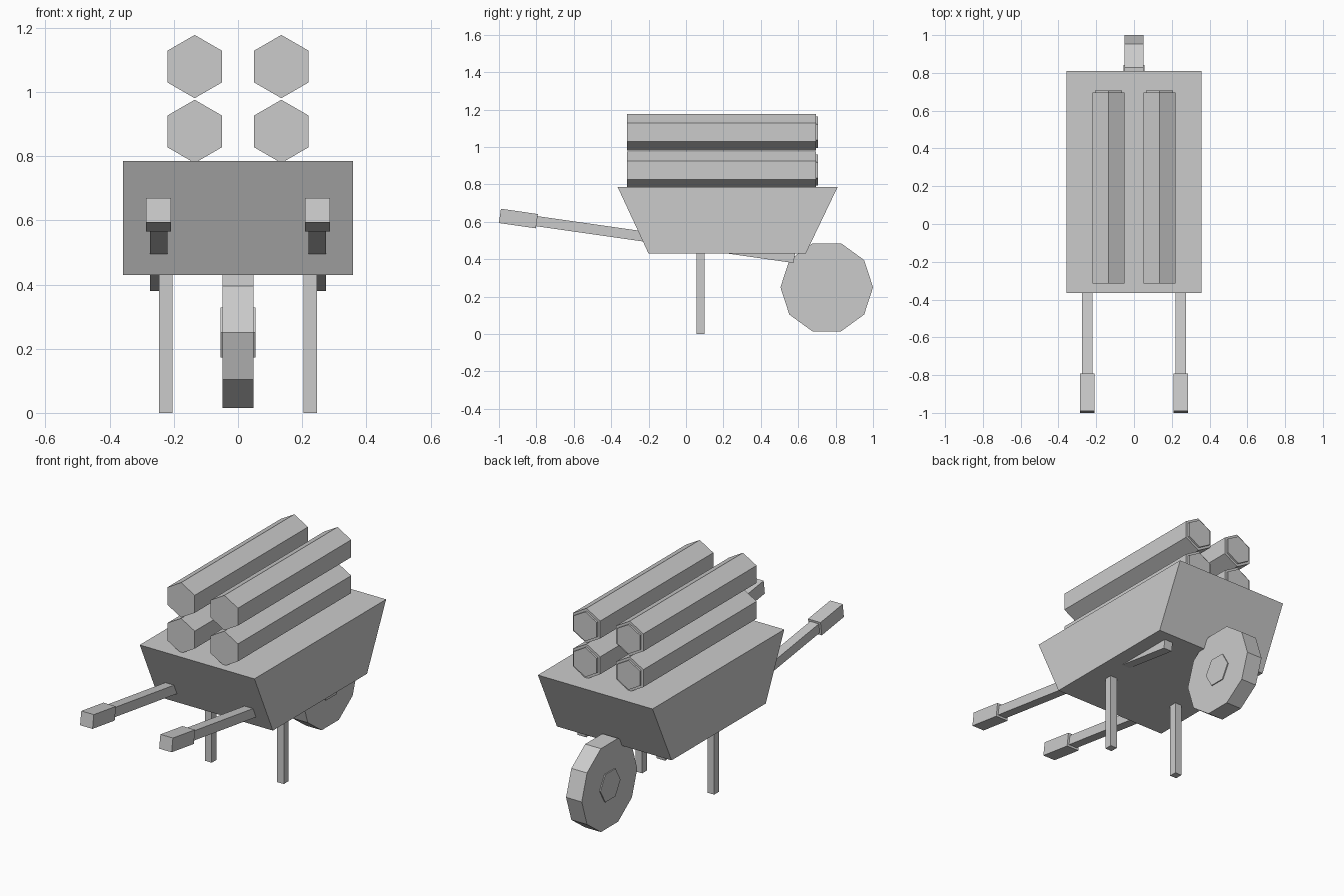
import bpy, bmesh
from math import sin, cos, pi, radians
from mathutils import Vector, Matrix

if "Cube" in bpy.data.objects:
    bpy.data.objects.remove(bpy.data.objects["Cube"])


def prism(name, profile, axis, a, b):
    """Extrude a closed 2D profile along X (profile = y,z) or Y (profile = x,z)."""
    bm = bmesh.new()
    place = (lambda u, v: (a, u, v)) if axis == 'X' else (lambda u, v: (u, a, v))
    face = bm.faces.new([bm.verts.new(place(u, v)) for u, v in profile])
    ext = bmesh.ops.extrude_face_region(bm, geom=[face], use_keep_orig=True)
    move = Vector((b - a, 0, 0)) if axis == 'X' else Vector((0, b - a, 0))
    bmesh.ops.translate(bm, vec=move,
                        verts=[g for g in ext['geom'] if isinstance(g, bmesh.types.BMVert)])
    bmesh.ops.recalc_face_normals(bm, faces=bm.faces)
    mesh = bpy.data.meshes.new(name)
    bm.to_mesh(mesh)
    bm.free()
    obj = bpy.data.objects.new(name, mesh)
    bpy.context.collection.objects.link(obj)
    return obj


def ngon(n, r, cu, cv, start=0.0):
    return [(cu + r * cos(start + 2 * pi * i / n), cv + r * sin(start + 2 * pi * i / n))
            for i in range(n)]


def bar(start, end, thick):
    """Side profile (y,z) of a straight bar between two points."""
    s, e = Vector(start), Vector(end)
    d = (e - s).normalized()
    n = Vector((-d.y, d.x)) * thick / 2
    return [tuple(p) for p in (s - n, e - n, e + n, s + n)]


# Tray, tapered front and back
prism("tray", [(-0.365, 0.785), (-0.20, 0.43), (0.64, 0.43), (0.81, 0.785)],
      'X', -0.358, 0.358)

# Wheel and hub
WY, WZ = 0.7525, 0.25
prism("wheel", ngon(10, 0.2475, WY, WZ), 'X', -0.049, 0.049)
prism("wheel_hub", ngon(6, 0.09, WY, WZ), 'X', -0.055, 0.055)

# Axis of the sloping handles, from grip tip to the end under the tray
tip, joint, tail = (-0.995, 0.632), (-0.7975, 0.6035), (0.579, 0.407)

for side, sx in (("left", -1), ("right", 1)):
    # Leg
    prism(f"leg_{side}", [(0.057, 0), (0.10, 0), (0.10, 0.45), (0.057, 0.45)],
          'X', sx * 0.204, sx * 0.246)
    # Handle and grip
    prism(f"handle_{side}", bar((-0.85, 0.611), tail, 0.054), 'X', sx * 0.22, sx * 0.274)
    prism(f"grip_{side}", bar(tip, joint, 0.077), 'X', sx * 0.208, sx * 0.286)
    # Stacked logs with a small raised cap at the back
    for level, z in (("lower", 0.877), ("upper", 1.079)):
        prism(f"log_{level}_{side}", ngon(6, 0.0985, sx * 0.135, z, pi / 6),
              'Y', -0.315, 0.695)
        prism(f"log_cap_{level}_{side}", ngon(6, 0.083, sx * 0.135, z, pi / 6),
              'Y', 0.68, 0.706)
